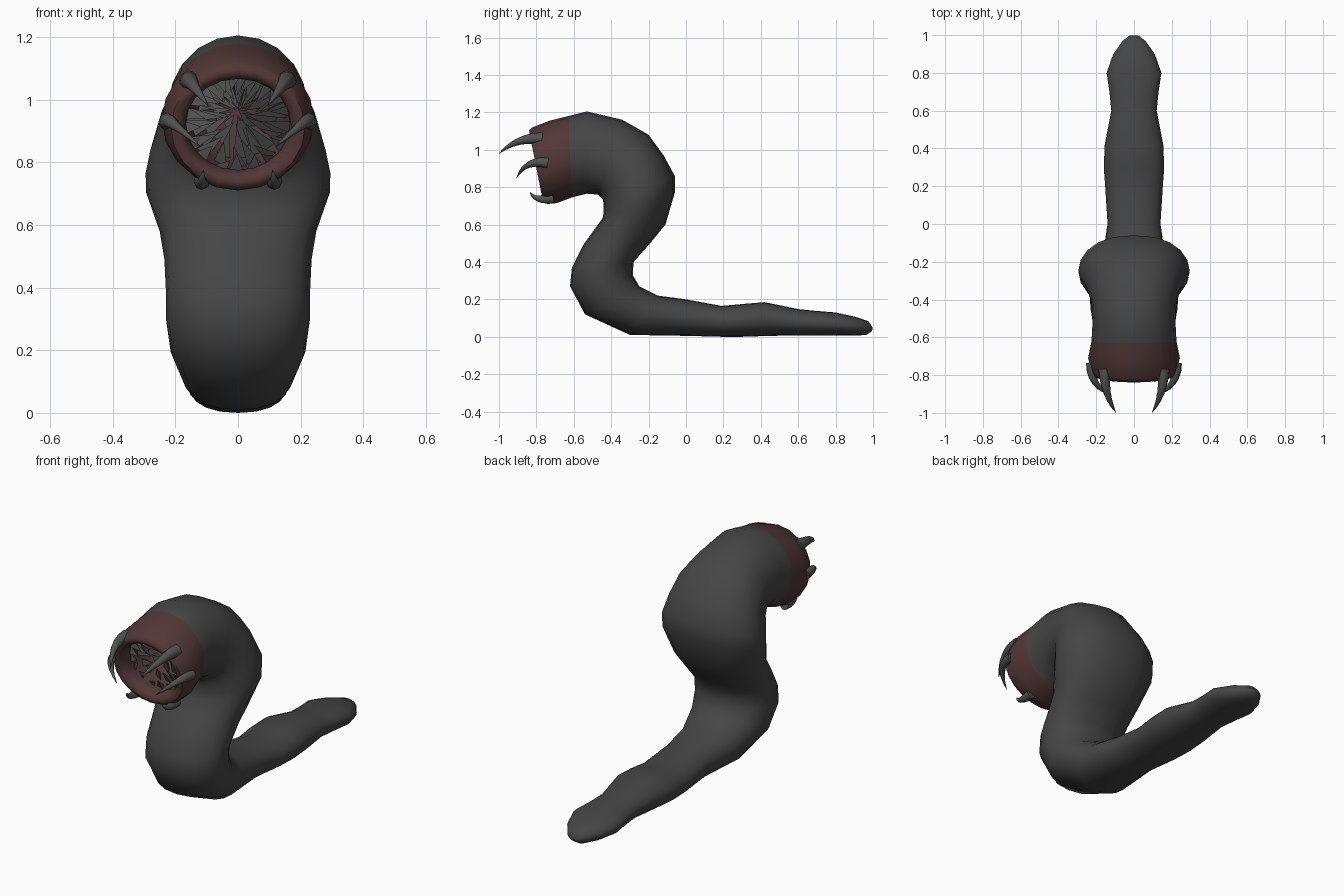
import bpy, bmesh, math, random
from mathutils import Vector

if "Cube" in bpy.data.objects:
    bpy.data.objects.remove(bpy.data.objects["Cube"])

random.seed(4)


def material(name, rgb):
    m = bpy.data.materials.new(name)
    m.diffuse_color = (*rgb, 1)
    m.use_nodes = True
    m.node_tree.nodes["Principled BSDF"].inputs["Base Color"].default_value = m.diffuse_color
    return m


SKIN = material("charcoal skin", (0.06, 0.06, 0.06))
LIP = material("dark red flesh", (0.085, 0.038, 0.038))
TOOTH = material("grey tooth", (0.085, 0.085, 0.085))


def finish(name, bm, mats, angle=60):
    bmesh.ops.recalc_face_normals(bm, faces=bm.faces)
    me = bpy.data.meshes.new(name)
    bm.to_mesh(me)
    bm.free()
    ob = bpy.data.objects.new(name, me)
    bpy.context.collection.objects.link(ob)
    for m in mats:
        me.materials.append(m)
    bpy.ops.object.select_all(action='DESELECT')
    ob.select_set(True)
    bpy.context.view_layer.objects.active = ob
    bpy.ops.object.shade_smooth_by_angle(angle=math.radians(angle))
    return ob


def bridge(bm, a, b, mat=0):
    n = len(a)
    for i in range(n):
        f = bm.faces.new((a[i], a[(i + 1) % n], b[(i + 1) % n], b[i]))
        f.material_index = mat


# Body sections, mouth to tail: back/top point (y, z), front/bottom point (y, z), half width
SECTIONS = [
    (-.82, 1.12, -.74, .71, .225), (-.73, 1.155, -.69, .715, .243), (-.63, 1.18, -.61, .745, .225),
    (-.53, 1.205, -.53, .765, .22), (-.34, 1.16, -.47, .76, .225), (-.20, 1.08, -.445, .735, .255),
    (-.12, .97, -.44, .705, .28), (-.06, .86, -.44, .67, .295), (-.06, .77, -.445, .635, .293),
    (-.11, .60, -.50, .56, .25), (-.20, .49, -.55, .49, .235), (-.28, .40, -.61, .37, .23),
    (-.285, .33, -.62, .27, .23), (-.25, .27, -.54, .12, .215), (-.15, .22, -.30, .01, .175),
    (0, .20, 0, .005, .14), (.19, .165, .19, 0, .152), (.30, .175, .30, 0, .16),
    (.42, .185, .42, .004, .155), (.60, .148, .60, .008, .12), (.70, .138, .70, .008, .13),
    (.80, .13, .80, .008, .145), (.90, .108, .90, .006, .11), (.975, .083, .965, .01, .06),
    (.998, .05, .995, .03, .025)]
SEG = 20
MOUTH = Vector((0, -.78, .915))      # centre of the mouth opening
UP = Vector((0, -.04, .205))         # from mouth centre to top lip
INWARD = Vector((0, .98, .2))        # direction down the throat


def section_ring(bm, s, p):
    ay, az, by, bz, w = s
    c, u = Vector((0, (ay + by) / 2, (az + bz) / 2)), Vector((0, (ay - by) / 2, (az - bz) / 2))
    ring = []
    for i in range(SEG):
        t = 2 * math.pi * i / SEG
        sn, cs = math.sin(t), math.cos(t)
        x = math.copysign(abs(sn) ** p, sn) if abs(sn) > 1e-6 else 0
        ring.append(bm.verts.new(c + u * cs + Vector((w * x, 0, 0))))
    return ring


def mouth_point(t, scale, depth):
    return MOUTH + UP * math.cos(t) * scale + Vector((.23 * math.sin(t) * scale, 0, 0)) + INWARD * depth


# Body tube with red lip band
bm = bmesh.new()
rings = [section_ring(bm, s, 1 if i < 4 else .85) for i, s in enumerate(SECTIONS)]
for i in range(len(rings) - 1):
    bridge(bm, rings[i], rings[i + 1], 1 if i < 2 else 0)
bm.faces.new(rings[-1])

# Rolled lip and throat lining
prev = rings[0]
for scale, depth in ((.93, -.022), (.82, -.022), (.74, .0), (.72, .04), (.78, .1), (.66, .2), (.45, .28), (.12, .32)):
    ring = [bm.verts.new(mouth_point(2 * math.pi * i / SEG, scale, depth)) for i in range(SEG)]
    bridge(bm, prev, ring, 1)
    prev = ring
bm.faces.new(prev).material_index = 1
finish("worm_body", bm, [SKIN, LIP])

# Rings of flat jagged teeth pointing into the throat
bm = bmesh.new()
for scale, depth, tip_scale, count in ((.77, .06, .5, 18), (.77, .12, .36, 18), (.70, .18, .22, 16),
                                       (.58, .24, .1, 14), (.4, .29, .02, 12)):
    for k in range(count):
        t = 2 * math.pi * (k + random.uniform(-.25, .25)) / count
        half = 2.4 / count
        tip = mouth_point(t + random.uniform(-.2, .2), tip_scale + random.uniform(-.06, .1), depth - .01)
        base = [mouth_point(t - half, scale, depth), mouth_point(t + half, scale, depth + .015),
                mouth_point(t, scale, depth + .04)]
        v = [bm.verts.new(p) for p in base + [tip]]
        for f in ((0, 1, 3), (1, 2, 3), (2, 0, 3), (0, 2, 1)):
            bm.faces.new([v[j] for j in f])
finish("throat_teeth", bm, [TOOTH], 20)


# Curved fangs in mirrored pairs
def fang(name, pts, radius):
    a, b, c = (Vector(p) for p in pts)
    bm = bmesh.new()
    prev, steps, n = None, 6, 8
    for k in range(steps + 1):
        t = k / steps
        p = a * (1 - t) ** 2 + b * 2 * t * (1 - t) + c * t * t
        d = ((b - a) * (1 - t) + (c - b) * t).normalized()
        side = d.cross(Vector((0, 0, 1))).normalized()
        up = side.cross(d)
        r = radius * (1 - t) ** .8 + .001
        ring = [bm.verts.new(p + (side * math.cos(q) + up * math.sin(q)) * r)
                for q in (2 * math.pi * j / n for j in range(n))]
        if prev:
            bridge(bm, prev, ring)
        else:
            bm.faces.new(ring)
        prev = ring
    bm.faces.new(prev)
    finish(name, bm, [TOOTH])


FANGS = {
    "upper_fang": ([(.155, -.77, 1.06), (.16, -.90, 1.07), (.095, -1.0, .98)], .032),
    "middle_fang": ([(.225, -.74, .93), (.235, -.86, .95), (.12, -.905, .85)], .028),
    "lower_fang": ([(.115, -.71, .74), (.12, -.81, .72), (.11, -.835, .775)], .026)}
for name, (pts, radius) in FANGS.items():
    for label, s in (("right", 1), ("left", -1)):
        fang(label + "_" + name, [(x * s, y, z) for x, y, z in pts], radius)
